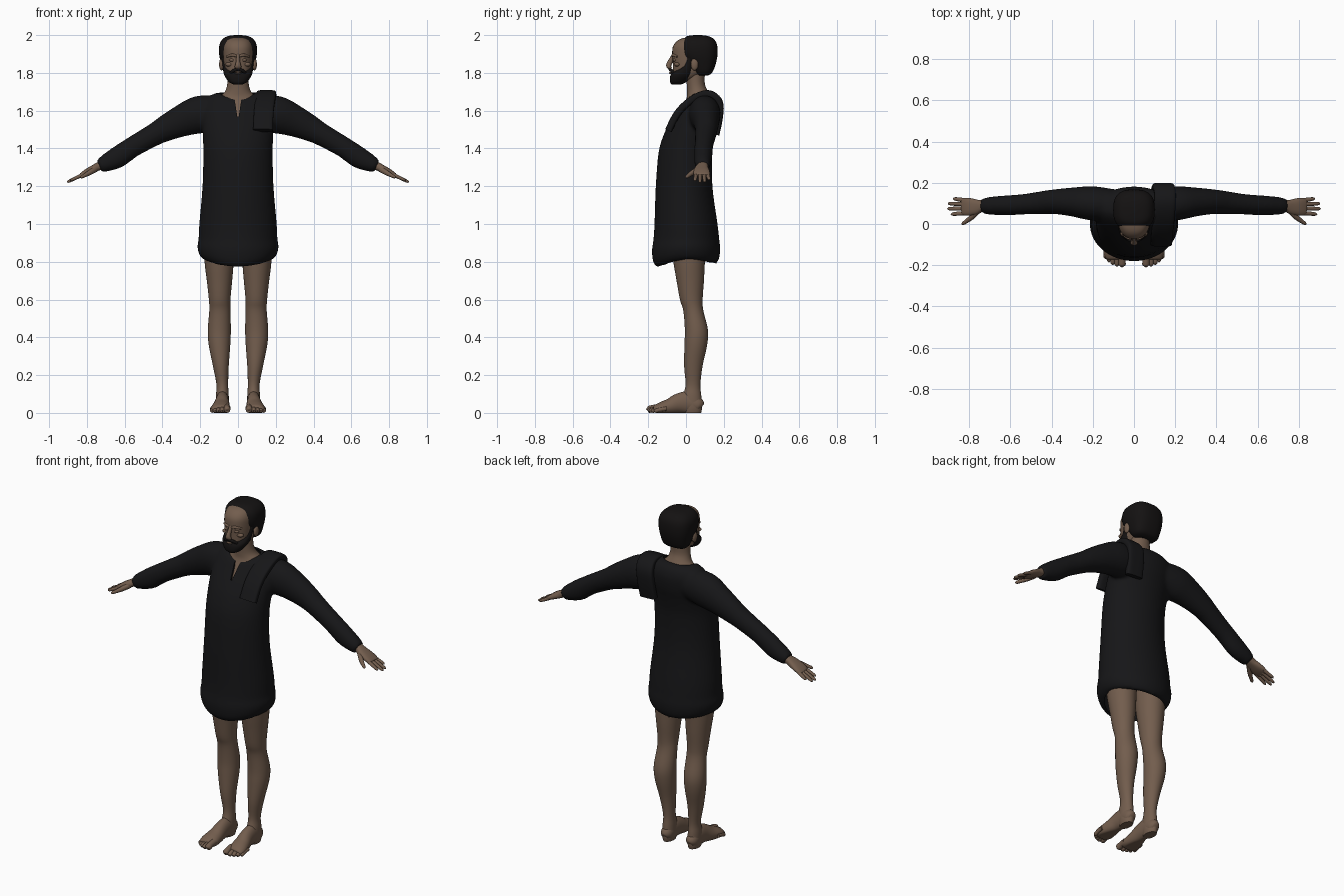
import bpy, bmesh, math
from mathutils import Vector, Matrix


def material(name, rgb):
    m = bpy.data.materials.new(name)
    m.diffuse_color = (*rgb, 1)
    return m


SKIN = material("skin", (0.17, 0.11, 0.075))
CLOTH = material("dark_cloth", (0.008, 0.008, 0.009))
HAIR = material("dark_hair", (0.007, 0.006, 0.006))


def smooth(rows, k=4):
    """Catmull-Rom interpolation of rows of numbers."""
    out = []
    for i in range(len(rows) - 1):
        p0, p1, p2, p3 = (rows[max(i - 1, 0)], rows[i], rows[i + 1], rows[min(i + 2, len(rows) - 1)])
        for s in range(k):
            t = s / k
            out.append([0.5 * (2 * b + (c - a) * t + (2 * a - 5 * b + 4 * c - d) * t * t
                               + (3 * b - a - 3 * c + d) * t ** 3) for a, b, c, d in zip(p0, p1, p2, p3)])
    return out + [list(rows[-1])]


def circle(n, power):
    """Unit superellipse points (power 2 is a circle)."""
    for i in range(n):
        c, s = math.cos(math.tau * i / n), math.sin(math.tau * i / n)
        yield (math.copysign(abs(c) ** (2 / power), c), math.copysign(abs(s) ** (2 / power), s))


def skin(bm, loops):
    """Bridge loops of points and cap both ends."""
    vs = [[bm.verts.new(p) for p in loop] for loop in loops]
    n = len(vs[0])
    for a, b in zip(vs, vs[1:]):
        for i in range(n):
            bm.faces.new((a[i], a[(i + 1) % n], b[(i + 1) % n], b[i]))
    bm.faces.new(vs[0][::-1])
    bm.faces.new(vs[-1])


def stack(bm, rows, n=32, power=2, k=4):
    """Level rings: centre x, z, half width, front y, back y, front lift, back lift."""
    loops = []
    for cx, z, rx, yf, yb, df, db in smooth([tuple(r) + (0, 0) if len(r) == 5 else r for r in rows], k):
        rx = max(rx, 0.003)
        loops.append([(cx + rx * c, (yf + yb) / 2 + (yb - yf) / 2 * s,
                       z + (df * s * s if s < 0 else db * s * s)) for c, s in circle(n, power)])
    skin(bm, loops)


def tube(bm, rows, side, n=16, power=2, k=4):
    """Rings across a path: x, y, z, radius along side, radius across it."""
    rows = smooth(rows, k)
    pts = [Vector(r[:3]) for r in rows]
    loops = []
    for i, r in enumerate(rows):
        t = (pts[min(i + 1, len(pts) - 1)] - pts[max(i - 1, 0)]).normalized()
        a = Vector(side)
        a = (a - t * a.dot(t)).normalized()
        b = t.cross(a)
        loops.append([pts[i] + a * max(r[3], .002) * c + b * max(r[4], .002) * s for c, s in circle(n, power)])
    skin(bm, loops)


def ball(bm, centre, size):
    bmesh.ops.create_uvsphere(bm, u_segments=20, v_segments=12, radius=1,
                              matrix=Matrix.Translation(centre) @ Matrix.Diagonal((*size, 1)))


def make(name, bm, mat=None, mirror=False):
    bmesh.ops.recalc_face_normals(bm, faces=bm.faces[:])
    me = bpy.data.meshes.new(name)
    bm.to_mesh(me)
    bm.free()
    ob = bpy.data.objects.new(name, me)
    bpy.context.collection.objects.link(ob)
    if mat:
        me.materials.append(mat)
    if mirror:
        ob.modifiers.new("mirror", 'MIRROR').use_mirror_merge = False
    return ob


# Tunic: body and sleeves fused into one cloth
TORSO = [(0, .815, .188, -.152, .160, -.045, -.025), (0, .84, .206, -.174, .176, -.04, -.02),
         (0, .88, .215, -.180, .181, -.02, -.01), (0, .92, .209, -.172, .176, 0, 0),
         (0, 1.0, .205, -.167, .167, 0, 0), (0, 1.2, .188, -.160, .140, 0, 0),
         (0, 1.38, .184, -.145, .140, 0, 0), (0, 1.48, .187, -.115, .156, 0, 0),
         (0, 1.56, .190, -.078, .176, -.01, 0), (0, 1.63, .186, -.038, .181, -.02, 0),
         (0, 1.675, .155, -.014, .166, -.03, 0), (0, 1.697, .105, -.004, .140, -.045, 0)]
SLEEVE = [(.08, .09, 1.59, .075, .085), (.20, .10, 1.58, .083, .100), (.30, .107, 1.545, .070, .084),
          (.385, .108, 1.505, .060, .069), (.44, .104, 1.475, .056, .060), (.52, .097, 1.43, .050, .056),
          (.57, .093, 1.40, .049, .055), (.64, .090, 1.352, .047, .057), (.70, .088, 1.322, .043, .046),
          (.735, .088, 1.305, .036, .034)]
bm = bmesh.new()
stack(bm, TORSO, n=48)
for sx in (1, -1):
    tube(bm, [(sx * r[0], *r[1:]) for r in SLEEVE], (0, 1, 0), n=32)
tunic = make("tunic", bm, CLOTH)
rm = tunic.modifiers.new("fuse", 'REMESH')
rm.mode, rm.voxel_size = 'VOXEL', 0.01
sm = tunic.modifiers.new("relax", 'SMOOTH')
sm.factor, sm.iterations = 0.5, 6

# Hollow inside and neck slit cut out of the tunic
bm = bmesh.new()
inner = [(c, z, rx - .014, yf + .014, yb - .014, df, db) for c, z, rx, yf, yb, df, db in TORSO]
stack(bm, [(0, .70, .17, -.135, .145)] + inner + [(0, 1.78, .09, .012, .126)], n=48)
cavity = make("cavity_cutter", bm)
bm = bmesh.new()
skin(bm, [[(-.004, y, 1.57), (.004, y, 1.57), (.024, y, 1.70), (-.024, y, 1.70)] for y in (-.16, .04)])
slit = make("slit_cutter", bm)
for cutter in (cavity, slit):
    cutter.hide_render = True
    bo = tunic.modifiers.new("cut", 'BOOLEAN')
    bo.operation, bo.solver, bo.object = 'DIFFERENCE', 'EXACT', cutter
dg = bpy.context.evaluated_depsgraph_get()
cut_mesh = bpy.data.meshes.new_from_object(tunic.evaluated_get(dg))
tunic.modifiers.clear()
tunic.data = cut_mesh
cut_mesh.materials.clear()
cut_mesh.materials.append(CLOTH)
for cutter in (cavity, slit):
    bpy.data.objects.remove(cutter)

# Folded cloth over one shoulder
bm = bmesh.new()
path = [(.132, -.092, 1.495), (.135, -.055, 1.57), (.14, -.01, 1.625), (.147, .05, 1.67), (.15, .11, 1.69),
        (.15, .155, 1.673), (.143, .18, 1.63), (.138, .174, 1.55), (.134, .158, 1.475)]
tube(bm, [(*p, .052, .019) for p in path], (1, 0, 0), n=32, power=4)
make("shoulder_cloth", bm, CLOTH)

# Neck and upper chest
bm = bmesh.new()
stack(bm, [(0, 1.56, .13, -.045, .13), (0, 1.63, .13, -.012, .14), (0, 1.67, .10, .004, .135),
           (0, 1.70, .07, .006, .118), (0, 1.74, .057, .004, .10), (0, 1.80, .055, 0, .10)])
make("neck", bm, SKIN)

# Head with nose, brows, eyelids and lips
bm = bmesh.new()
stack(bm, [(0, 1.755, .03, -.06, 0), (0, 1.775, .055, -.068, .06), (0, 1.81, .069, -.069, .11),
           (0, 1.85, .076, -.070, .13), (0, 1.90, .080, -.073, .145), (0, 1.94, .079, -.069, .145),
           (0, 1.97, .066, -.046, .125), (0, 1.985, .042, -.012, .10), (0, 1.99, .01, .03, .05)], power=2.3)
tube(bm, [(0, -.064, 1.90, .009, .008), (0, -.078, 1.87, .010, .012), (0, -.090, 1.845, .014, .014),
          (0, -.090, 1.832, .018, .012), (0, -.078, 1.823, .012, .006)], (1, 0, 0))
for sx in (1, -1):
    tube(bm, [(sx * .008, -.070, 1.889, .006, .006), (sx * .03, -.068, 1.894, .008, .007),
              (sx * .058, -.046, 1.886, .005, .005)], (0, 0, 1))
    ball(bm, (sx * .031, -.058, 1.868), (.016, .012, .009))
    ball(bm, (sx * .045, -.046, 1.845), (.022, .016, .012))
ball(bm, (0, -.083, 1.799), (.018, .008, .005))
make("head", bm, SKIN)

bm = bmesh.new()
ball(bm, (.088, .045, 1.845), (.012, .020, .032))
make("ears", bm, SKIN, mirror=True)

# Hair around the back and sides, leaving a bald brow
bm = bmesh.new()
stack(bm, [(0, 1.785, .05, .06, .112), (0, 1.80, .074, .045, .138), (0, 1.85, .090, .005, .158),
           (0, 1.90, .100, -.026, .167), (0, 1.95, .098, -.028, .164), (0, 1.98, .080, -.012, .146),
           (0, 1.995, .052, .008, .116), (0, 2.0, .015, .045, .08)], power=2.7)
make("hair", bm, HAIR)

# Beard, sideburns and moustache
bm = bmesh.new()
stack(bm, [(0, 1.738, .022, -.074, -.03), (0, 1.75, .046, -.084, 0), (0, 1.775, .066, -.085, .03),
           (0, 1.795, .075, -.078, .045), (0, 1.812, .078, -.058, .05), (0, 1.84, .081, -.022, .05),
           (0, 1.885, .087, .0, .05)], power=2.4)
tube(bm, [(-.046, -.055, 1.79, .005, .005), (-.025, -.076, 1.811, .009, .008), (0, -.084, 1.817, .007, .008),
          (.025, -.076, 1.811, .009, .008), (.046, -.055, 1.79, .005, .005)], (0, 0, 1))
make("beard", bm, HAIR)

# Hands: palm, four fingers, thumb
bm = bmesh.new()
tube(bm, [(.68, .088, 1.335, .027, .024), (.735, .088, 1.307, .028, .022), (.765, .083, 1.292, .037, .020),
          (.80, .083, 1.275, .043, .017), (.828, .085, 1.261, .041, .011), (.836, .085, 1.257, .03, .007)],
     (0, 1, 0), n=24, power=2.5)
for y0, y1, x1 in ((.053, .048, .888), (.075, .074, .905), (.096, .099, .902), (.115, .122, .878)):
    drop = .48
    tube(bm, [(x, y, 1.262 - drop * (x - .82), r, r * .9) for x, y, r in (
        (.815, y0, .0105), ((.815 + x1) / 2, (y0 + y1) / 2, .010), (x1 - .009, y1, .008), (x1, y1, .002))],
         (0, 1, 0), n=12)
tube(bm, [(.755, .065, 1.29, .016, .014), (.785, .035, 1.272, .014, .013), (.812, .014, 1.257, .010, .010),
          (.828, .003, 1.249, .008, .008), (.835, -.002, 1.246, .002, .002)], (0, 0, 1), n=12)
make("hands", bm, SKIN, mirror=True)

# Legs, feet and toes
bm = bmesh.new()
stack(bm, [(.102, .95, .084, -.09, .11), (.100, .80, .077, -.067, .10), (.098, .70, .067, -.050, .095),
           (.097, .60, .057, -.032, .088), (.096, .54, .056, -.014, .092), (.099, .44, .061, -.006, .116),
           (.098, .36, .057, -.008, .112), (.091, .25, .042, -.010, .088), (.083, .15, .031, -.002, .076),
           (.083, .09, .034, -.015, .081), (.083, .03, .034, -.015, .085), (.083, .0, .028, -.01, .08)])
tube(bm, [(.083, .083, .03, .018, .022), (.083, .065, .04, .033, .04), (.083, .01, .055, .035, .058),
          (.084, -.04, .05, .038, .052), (.088, -.085, .034, .045, .042), (.092, -.13, .024, .051, .034),
          (.093, -.16, .020, .047, .024), (.093, -.17, .018, .038, .014)], (1, 0, 0), n=28)
for x, y1, r in ((.058, -.206, .018), (.083, -.204, .013), (.103, -.196, .012), (.121, -.184, .0115),
                 (.137, -.168, .011)):
    tube(bm, [(x, y1 + .065, r + .012, r, r), (x, y1 + .03, r + .006, r * .95, r), (x, y1 + .01, r, r, r),
              (x, y1 + .002, r * .9, r * .6, r * .6), (x, y1, r * .8, .003, .003)], (1, 0, 0), n=12)
for v in bm.verts:
    v.co.z = max(v.co.z, 0)
make("legs", bm, SKIN, mirror=True)

# Smooth shading on everything
bpy.ops.object.select_all(action='DESELECT')
for ob in bpy.context.scene.objects:
    ob.select_set(True)
    bpy.context.view_layer.objects.active = ob
bpy.ops.object.shade_smooth_by_angle(angle=math.radians(50))
